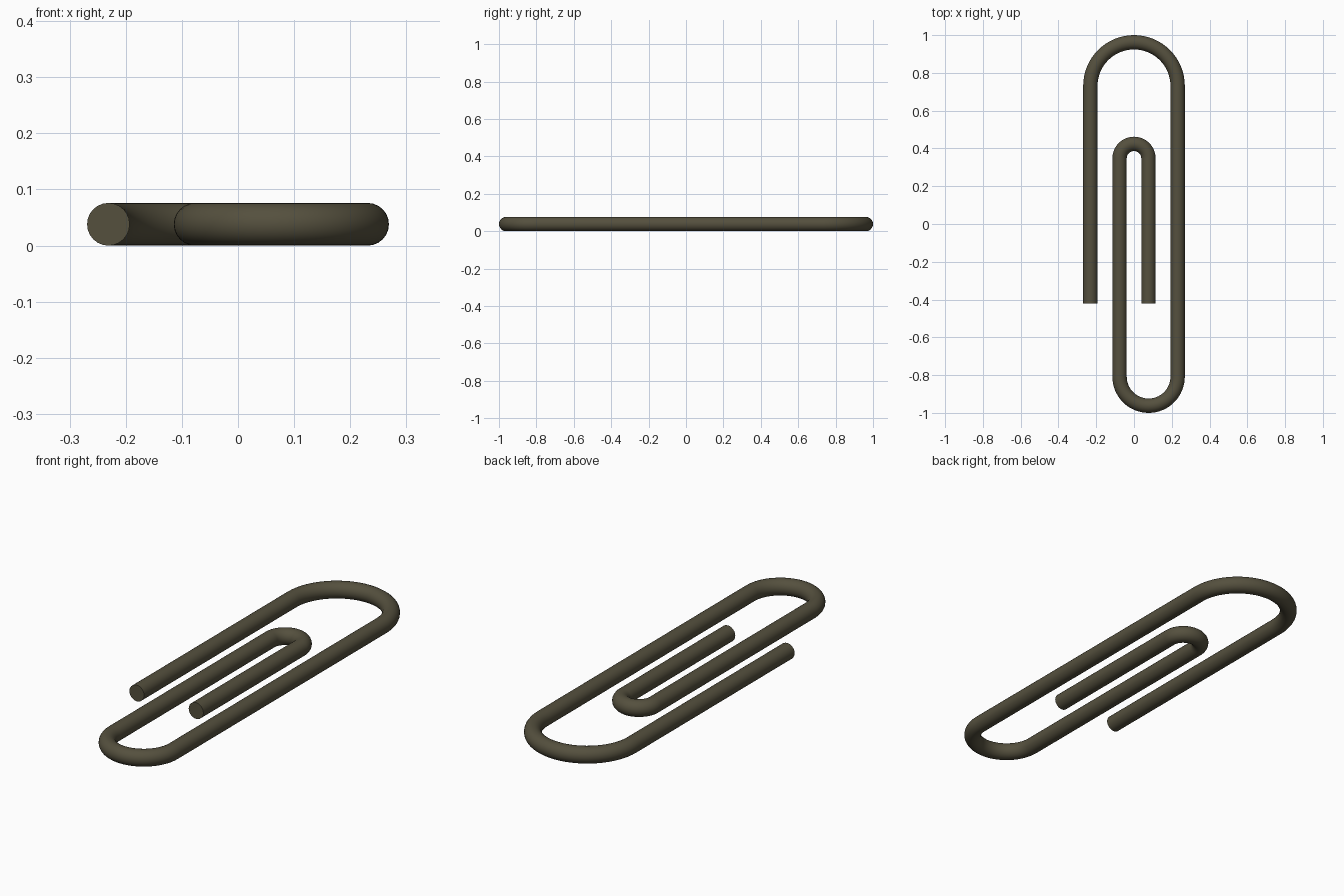
import bpy, math

if "Cube" in bpy.data.objects:
    bpy.data.objects.remove(bpy.data.objects["Cube"])

R = 0.038                                # wire radius
XO, XI = 0.231, 0.0765                   # outer and inner leg positions
END = -0.42                              # y of both cut ends


def arc(cx, cy, r, a0, a1, n=32):
    """Points of an arc in the xy plane, angles in degrees."""
    angles = [math.radians(a0 + (a1 - a0) * i / n) for i in range(n + 1)]
    return [(cx + r * math.cos(a), cy + r * math.sin(a)) for a in angles]


# centre line of the wire: three half-circle bends joined by straight legs
r_low = (XO + XI) / 2
path = [(-XO, END)]
path += arc(0, 1 - R - XO, XO, 180, 0)                           # large top bend
path += arc((XO - XI) / 2, -1 + R + r_low, r_low, 0, -180)       # bottom bend
path += arc(0, 0.462 - R - XI, XI, 180, 0)                       # small inner bend
path += [(XI, END)]

# round wire swept along the centre line, with flat ends
curve = bpy.data.curves.new("wire_path", 'CURVE')
curve.dimensions = '3D'
curve.bevel_depth = R
curve.bevel_resolution = 10
curve.use_fill_caps = True
spline = curve.splines.new('POLY')
spline.points.add(len(path) - 1)
for p, (x, y) in zip(spline.points, path):
    p.co = (x, y, R, 1)

clip = bpy.data.objects.new("paper_clip_wire", curve)
bpy.context.collection.objects.link(clip)
bpy.context.view_layer.objects.active = clip
clip.select_set(True)
bpy.ops.object.convert(target='MESH')
clip = bpy.context.object
clip.name = "paper_clip_wire"

# weld the cap rims, then smooth the wire and keep the cut ends crisp
bpy.ops.object.mode_set(mode='EDIT')
bpy.ops.mesh.select_all(action='SELECT')
bpy.ops.mesh.remove_doubles(threshold=0.0001)
bpy.ops.mesh.normals_make_consistent(inside=False)
bpy.ops.object.mode_set(mode='OBJECT')
bpy.ops.object.shade_smooth_by_angle(angle=math.radians(40))

# dark bronze metal
mat = bpy.data.materials.new("dark bronze")
mat.diffuse_color = (0.09, 0.08, 0.048, 1)
mat.use_nodes = True
mat.node_tree.nodes["Principled BSDF"].inputs["Base Color"].default_value = mat.diffuse_color
clip.data.materials.clear()
clip.data.materials.append(mat)
